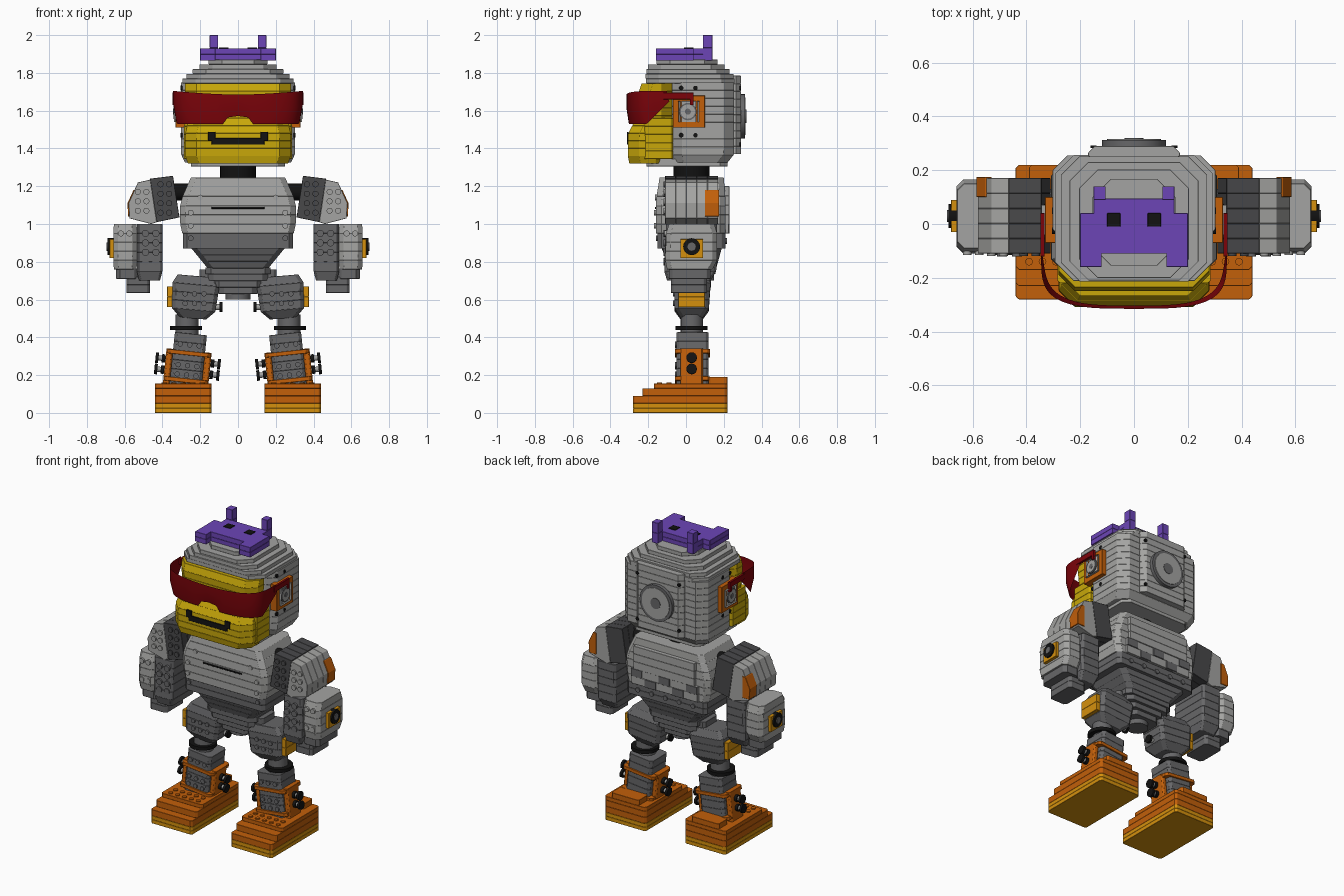
import bpy, bmesh, math
from mathutils import Matrix, Vector

if "Cube" in bpy.data.objects:
    bpy.data.objects.remove(bpy.data.objects["Cube"], do_unlink=True)


def material(name, *rgb):
    m = bpy.data.materials.new(name)
    m.use_nodes = True
    m.diffuse_color = (*rgb, 1)
    m.node_tree.nodes["Principled BSDF"].inputs["Base Color"].default_value = (*rgb, 1)
    return m


LIGHT = material("light grey", .37, .37, .36)
MID = material("mid grey", .135, .135, .14)
DARK = material("dark grey", .065, .065, .068)
ORANGE = material("orange", .54, .115, .003)
AMBER = material("amber", .66, .28, .004)
YELLOW = material("yellow", .58, .39, .003)
RED = material("dark red", .2, .001, .003)
PURPLE = material("purple", .15, .06, .47)
BLACK = material("black", .006, .006, .006)


def emit(bm, name, mat, pair=False, bevel=.0, smooth=False):
    """Turn a bmesh into one object, or into a left and right pair."""
    for side in (("left_", 1), ("right_", -1)) if pair else (("", 1),):
        b = bm.copy()
        b.transform(Matrix.Diagonal((side[1], 1, 1, 1)))
        bmesh.ops.recalc_face_normals(b, faces=b.faces)
        me = bpy.data.meshes.new(side[0] + name)
        b.to_mesh(me)
        b.free()
        me.materials.append(mat)
        if smooth:
            me.shade_smooth()
            me.set_sharp_from_angle(angle=math.radians(35))
        ob = bpy.data.objects.new(side[0] + name, me)
        bpy.context.scene.collection.objects.link(ob)
        if bevel:
            mod = ob.modifiers.new("edge bevel", "BEVEL")
            mod.width, mod.segments, mod.limit_method = bevel, 1, "ANGLE"
    bm.free()


def loft(bm, low, high):
    """Closed solid between two matching loops of points."""
    a, b = ([bm.verts.new(p) for p in loop] for loop in (low, high))
    bm.faces.new(a)
    bm.faces.new(b)
    for i in range(len(a)):
        j = (i + 1) % len(a)
        bm.faces.new((a[i], a[j], b[j], b[i]))


def outline(x0, x1, y0, y1, z, c):
    """Rectangle at height z, corners cut by c."""
    if c == 0:
        return [(x0, y0, z), (x1, y0, z), (x1, y1, z), (x0, y1, z)]
    return [(x0 + c, y0, z), (x1 - c, y0, z), (x1, y0 + c, z), (x1, y1 - c, z),
            (x1 - c, y1, z), (x0 + c, y1, z), (x0, y1 - c, z), (x0, y0 + c, z)]


def tilted(bm, tilt):
    if tilt:
        deg, px, pz = tilt
        bmesh.ops.rotate(bm, verts=bm.verts, cent=(px, 0, pz),
                         matrix=Matrix.Rotation(math.radians(deg), 3, "Y"))


def stack(name, mat, keys, n=1, c=0, pair=False, tilt=None, stepped=False, cx=0):
    """Brick courses following keys of (z, half width, y0, y1)."""
    def at(z):
        for a, b in zip(keys, keys[1:]):
            if z <= b[0] + 1e-6:
                t = (z - a[0]) / (b[0] - a[0])
                return [p + (q - p) * t for p, q in zip(a[1:], b[1:])]
        return keys[-1][1:]
    bm = bmesh.new()
    z0, h = keys[0][0], (keys[-1][0] - keys[0][0]) / n
    for i in range(n):
        ends = (z0 + i * h, z0 + (i + 1) * h)
        loops = []
        for z in ends:
            w, y0, y1 = at(sum(ends) / 2 if stepped else z)
            loops.append(outline(cx - w, cx + w, y0, y1, z, c))
        loft(bm, *loops)
    tilted(bm, tilt)
    emit(bm, name, mat, pair, .0012)


def box(name, mat, x, y, z, n=1, c=0, pair=False, tilt=None):
    w = (x[1] - x[0]) / 2
    stack(name, mat, [(z[0], w, *y), (z[1], w, *y)], n, c, pair, tilt, cx=x[0] + w)


def slab(name, mat, pts, y0, y1, n=1):
    """Pair of front profiles (x, z) cut into n slices through the depth."""
    bm = bmesh.new()
    d = (y1 - y0) / n
    for i in range(n):
        loft(bm, *[[(x, y0 + k * d, z) for x, z in pts] for k in (i, i + 1)])
    emit(bm, name, mat, True, .0015)


def discs(name, mat, centres, r, length, axis, pair=False, tilt=None, segs=16):
    """Cylinders centred on each point, along one axis."""
    turn = Vector((0, 0, 1)).rotation_difference(
        Vector([float(axis == a) for a in "xyz"])).to_matrix().to_4x4()
    bm = bmesh.new()
    for p in centres:
        bmesh.ops.create_cone(bm, cap_ends=True, segments=segs, radius1=r, radius2=r,
                              depth=length, matrix=Matrix.Translation(p) @ turn)
    tilted(bm, tilt)
    emit(bm, name, mat, pair, smooth=True)


def grid(xs, ys, zs):
    return [(x, y, z) for x in xs for y in ys for z in zs]


# Feet
box("sole", AMBER, (.14, .44), (-.28, .22), (0, .05), 2, .012, True)
box("foot", ORANGE, (.14, .44), (-.28, .22), (.05, .09), 1, .012, True)
box("foot_step", ORANGE, (.14, .44), (-.23, .22), (.09, .13), 1, .012, True)
box("foot_top", ORANGE, (.14, .44), (-.17, .22), (.13, .155), 1, .012, True)
box("heel_slope", ORANGE, (.19, .39), (.12, .22), (.155, .19), 1, .01, True)
discs("foot_studs", ORANGE, grid((.19, .24, .29, .34, .39), (-.14, -.09), (.156,)), .014, .012, "z", True)

# Shins with cuffs and pins
lean = (-6, .265, .27)
box("shin", MID, (.18, .35), (-.05, .12), (.13, .42), 6, .015, True, lean)
discs("shin_studs", MID, grid((.215, .265, .315), (-.052,), (.2, .25, .36)), .014, .012, "y", True, lean)
for label, x in (("inner", (.145, .18)), ("outer", (.35, .385))):
    box(label + "_cuff_plate", ORANGE, x, (-.03, .09), (.14, .33), 1, .008, True, lean)
for i, z in enumerate((.16, .305)):
    box(f"cuff_band_{i + 1}", ORANGE, (.15, .38), (-.058, .128), (z, z + .022), 1, .015, True, lean)
discs("ankle_pins", LIGHT, grid((.265,), (.03,), (.215, .275)), .014, .32, "x", True, lean)
discs("ankle_pin_collars", BLACK, grid((.135, .395), (.03,), (.215, .275)), .022, .018, "x", True, lean)
discs("ankle_pin_heads", BLACK, grid((.1, .43), (.03,), (.215, .275)), .028, .016, "x", True, lean)

# Knees and thighs
discs("knee_post", MID, [(.27, .03, .46)], .06, .12, "z", True)
discs("knee_ring", BLACK, [(.275, .03, .45)], .085, .022, "z", True)
stack("thigh", MID, [(.5, .07, -.03, .09), (.54, .115, -.06, .12), (.68, .125, -.06, .13), (.725, .1, -.05, .11)],
      5, .02, True, (-5, .23, .6), cx=.23)
box("thigh_plate", AMBER, (.345, .375), (-.04, .1), (.56, .67), 2, 0, True)
discs("thigh_pin", LIGHT, [(.11, .03, .56)], .016, .05, "x", True)
discs("thigh_pin_head", BLACK, [(.09, .03, .56)], .026, .014, "x", True)
discs("thigh_studs", MID, grid((.18, .23, .28), (-.062,), (.58, .63)), .014, .012, "y", True)
box("hip_link", MID, (.1, .205), (-.04, .1), (.65, .76), 2, .015, True)

# Pelvis and torso
discs("pelvis_ball", MID, [(0, .03, .66)], .065, .12, "z")
stack("pelvis", MID, [(.63, .09, -.05, .11), (.72, .16, -.08, .15), (.77, .18, -.09, .16)], 4, .03, stepped=True)
stack("belly", MID, [(.765, .16, -.09, .16), (.875, .25, -.13, .19)], 3, .03)
box("belly_band", MID, (-.29, .29), (-.15, .21), (.87, .95), 2, .02)
stack("chest", LIGHT, [(.95, .295, -.16, .21), (1.02, .31, -.16, .21),
                       (1.12, .305, -.16, .21), (1.245, .25, -.14, .2)], 6, .03)
box("chest_slot", BLACK, (-.14, .14), (-.164, -.156), (1.08, 1.09))
box("back_panel", LIGHT, (-.22, .22), (.2, .23), (1.05, 1.2), 3)
box("back_lower_panel", LIGHT, (-.24, .24), (.2, .225), (.95, 1.05), 2)
for row, (z, xs) in enumerate(((1.0, (-.24, -.04, .16)), (.95, (-.14, .06)))):
    for i, x in enumerate(xs):
        box(f"back_patch_{row + 1}_{i + 1}", MID, (x, x + .08), (.2, .23), (z, z + .05))
discs("chest_studs", LIGHT, grid((-.25, .25), (-.162,), (.99, 1.06)) + grid((-.2, .2), (-.156,), (1.14,)), .015, .014, "y")
discs("belly_studs", MID, grid((-.25, .25), (-.15,), (.925,)) + grid((-.2, -.1, 0, .1, .2), (.21,), (.91,)), .015, .016, "y")

# Shoulders
discs("shoulder_joint", BLACK, [(.33, .03, 1.17)], .045, .14, "x", True)
slab("shoulder_inner", DARK, [(.344, 1.255), (.466, 1.24), (.43, 1.01), (.31, 1.035)], -.11, .17, 5)
slab("shoulder_outer", LIGHT, [(.464, 1.235), (.53, 1.22), (.58, 1.11), (.575, 1.03), (.46, 1.0), (.43, 1.01)],
     -.11, .17, 5)
slab("shoulder_patch", ORANGE, [(.53, 1.18), (.553, 1.18), (.585, 1.11), (.582, 1.04), (.53, 1.04)], .1, .175)
discs("shoulder_studs", DARK, grid((.365, .41), (-.112,), (1.06, 1.11, 1.16, 1.21)), .016, .014, "y", True)
discs("shoulder_outer_studs", LIGHT, grid((.485, .53), (-.112,), (1.07, 1.12, 1.17)), .016, .014, "y", True)

# Forearms and hands
stack("forearm_inner", MID, [(.7, .055, -.1, .13), (.75, .068, -.115, .16), (1.0, .068, -.105, .165)],
      6, .012, True, cx=.468)
stack("forearm_outer", LIGHT, [(.76, .06, -.1, .14), (.8, .063, -.11, .165), (.95, .063, -.105, .165),
                               (1.0, .06, -.09, .15)], 5, .025, True, cx=.597)
box("outer_hand_underside", MID, (.53, .645), (-.09, .13), (.71, .765), 1, .02, True)
box("fingers", MID, (.465, .59), (-.08, .11), (.635, .72), 2, .015, True)
discs("forearm_studs", MID, grid((.435, .49), (-.112,), (.8, .85, .9, .95)), .019, .016, "y", True)
discs("hand_studs", LIGHT, grid((.575, .62), (-.108,), (.83, .95)), .016, .014, "y", True)
box("hand_plate", AMBER, (.655, .68), (-.03, .09), (.82, .92), 1, 0, True)
discs("hand_disc", BLACK, [(.675, .03, .88)], .045, .03, "x", True)
discs("hand_disc_centre", MID, [(.685, .03, .88)], .022, .02, "x", True)

# Neck and head
discs("neck", BLACK, [(0, .03, 1.27)], .095, .1, "z", segs=24)
box("head_base", LIGHT, (-.25, .25), (-.21, .22), (1.305, 1.345), 1, .04)
stack("head", LIGHT, [(1.325, .28, -.07, .22), (1.37, .302, -.075, .255), (1.75, .302, -.075, .255)],
      10, .055)
stack("skull_dome", LIGHT, [(1.745, .305, -.21, .26), (1.79, .265, -.215, .25), (1.835, .2, -.2, .2),
                            (1.87, .13, -.13, .15)], 5, .07, stepped=True)
box("head_back_panel", LIGHT, (-.17, .17), (.23, .29), (1.37, 1.785), 10, .025)
discs("back_disc", MID, [(0, .295, 1.57)], .118, .035, "y", segs=32)
discs("back_disc_ring", LIGHT, [(0, .298, 1.57)], .1, .036, "y", segs=32)
discs("back_disc_centre", MID, [(0, .3, 1.57)], .035, .038, "y", segs=24)
discs("head_pin_holes", BLACK, grid((.299,), (-.025, .05), (1.47, 1.72)), .012, .01, "x", True)
discs("back_pin_holes", BLACK, grid((-.15, .15), (.287,), (1.42, 1.72)), .011, .01, "y")

# Ears
box("ear", ORANGE, (.285, .33), (-.07, .1), (1.51, 1.68), 1, 0, True)
box("ear_plate", LIGHT, (.32, .334), (-.04, .07), (1.54, 1.65), 1, .02, True)
discs("ear_ring", MID, [(.332, .01, 1.595)], .046, .016, "x", True, segs=24)
discs("ear_disc", LIGHT, [(.334, .01, 1.595)], .038, .016, "x", True, segs=24)
discs("ear_centre", MID, [(.336, .01, 1.595)], .016, .016, "x", True)

# Face and mouth
stack("brow", YELLOW, [(1.53, .27, -.24, -.07), (1.7, .28, -.25, -.07), (1.745, .28, -.235, -.07)], 5, .06)
stack("cheeks", YELLOW, [(1.345, .285, -.22, -.07), (1.56, .285, -.22, -.07)], 5, .01)
stack("muzzle", YELLOW, [(1.32, .265, -.3, -.1), (1.36, .28, -.308, -.1), (1.475, .28, -.308, -.1),
                         (1.56, .26, -.265, -.1)], 6, .06)
box("mouth", BLACK, (-.14, .14), (-.313, -.305), (1.42, 1.455))
box("mouth_corner", BLACK, (.12, .158), (-.313, -.304), (1.44, 1.487), 1, 0, True)

# Wraparound visor
bm = bmesh.new()
columns = []
for i in range(65):
    a = (i / 32 - 1) * math.pi / 2
    s, c = math.sin(a), max(math.cos(a), 0)
    x = math.copysign(.345 * abs(s) ** .6, s)
    y = -.1 - .215 * c ** .48
    top = 1.685 + .02 * abs(s)
    nose = min(max((.085 - abs(x)) / .035, 0), 1) * .042
    low = 1.53 + nose + max(0, y + .22) * 1.0
    columns.append([bm.verts.new((x * k, y + d, z)) for k, d, z in
                    ((1, 0, top), (1, 0, (top + low) / 2), (.94 + .06 * (1 - c ** .3), .012, low))])
for p, q in zip(columns, columns[1:]):
    for k in (0, 1):
        bm.faces.new((p[k], q[k], q[k + 1], p[k + 1]))
bmesh.ops.solidify(bm, geom=bm.faces[:], thickness=.012)
emit(bm, "visor", RED, smooth=True)
box("visor_arm", RED, (.332, .348), (-.12, .04), (1.66, 1.695), 1, 0, True)
box("visor_hook", RED, (.332, .348), (.02, .04), (1.63, 1.665), 1, 0, True)

# Cap with two posts
box("cap", PURPLE, (-.2, .2), (-.11, .04), (1.865, 1.93), 2)
box("cap_back", PURPLE, (-.15, .15), (.035, .095), (1.865, 1.93), 2)
box("cap_front", PURPLE, (.12, .2), (-.16, -.105), (1.865, 1.93), 2, 0, True)
box("cap_post", PURPLE, (.105, .15), (.09, .14), (1.865, 2.0), 2, 0, True)
box("cap_hole", BLACK, (.05, .1), (-.01, .04), (1.926, 1.934), 1, 0, True)
